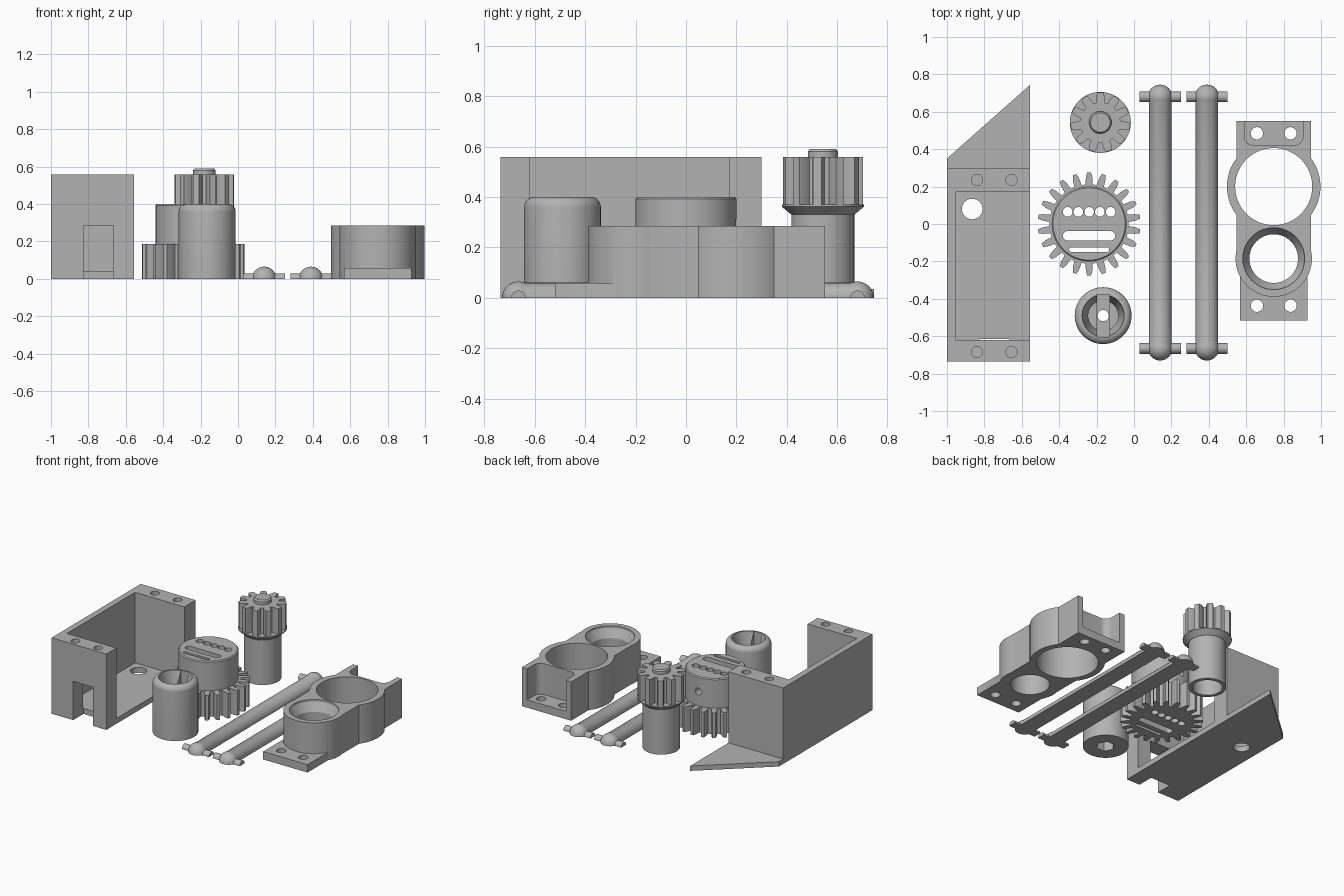
import bpy, bmesh
from math import sin, cos, pi, radians
from mathutils import Matrix

old = bpy.data.objects.get("Cube")
if old:
    bpy.data.objects.remove(old, do_unlink=True)

grey = bpy.data.materials.new("plain_grey")
grey.use_nodes = True
tone = (0.45, 0.45, 0.45, 1)
grey.diffuse_color = tone
grey.node_tree.nodes["Principled BSDF"].inputs["Base Color"].default_value = tone


def make(name, bm):
    bmesh.ops.recalc_face_normals(bm, faces=bm.faces)
    mesh = bpy.data.meshes.new(name)
    bm.to_mesh(mesh)
    bm.free()
    mesh.materials.append(grey)
    ob = bpy.data.objects.new(name, mesh)
    bpy.context.collection.objects.link(ob)
    return ob


def prism(name, pts, z0, z1):
    """Extrude an outline in x, y upwards."""
    bm = bmesh.new()
    face = bm.faces.new([bm.verts.new((x, y, z0)) for x, y in pts])
    top = bmesh.ops.extrude_face_region(bm, geom=[face])["geom"]
    verts = [v for v in top if isinstance(v, bmesh.types.BMVert)]
    bmesh.ops.translate(bm, verts=verts, vec=(0, 0, z1 - z0))
    return make(name, bm)


def box(name, x0, x1, y0, y1, z0, z1):
    return prism(name, [(x0, y0), (x1, y0), (x1, y1), (x0, y1)], z0, z1)


def lathe(name, x, y, profile, n=64):
    """Closed solid of revolution from (radius, z) pairs, capped at both ends."""
    bm = bmesh.new()
    rings = [[bm.verts.new((x + r * cos(2 * pi * i / n), y + r * sin(2 * pi * i / n), z))
              for i in range(n)] for r, z in profile]
    for a, b in zip(rings, rings[1:]):
        for i in range(n):
            j = (i + 1) % n
            bm.faces.new((a[i], a[j], b[j], b[i]))
    bm.faces.new(rings[0][::-1])
    bm.faces.new(rings[-1])
    return make(name, bm)


def drum(name, x, y, r, z0, z1, n=64):
    return lathe(name, x, y, [(r, z0), (r, z1)], n)


def slot(x0, x1, y, r, z0, z1, n=12):
    """Solid with a stadium outline along x."""
    pts = [(x1 + r * sin(pi * i / n), y - r * cos(pi * i / n)) for i in range(n + 1)]
    pts += [(x0 - r * sin(pi * i / n), y + r * cos(pi * i / n)) for i in range(n + 1)]
    return prism("cutter", pts, z0, z1)


def combine(ob, mode, others):
    """Apply one boolean per helper and remove the helper."""
    bpy.context.view_layer.objects.active = ob
    for other in others:
        mod = ob.modifiers.new("bool", "BOOLEAN")
        mod.operation, mod.solver, mod.object = mode, "EXACT", other
        bpy.ops.object.modifier_apply(modifier=mod.name)
        bpy.data.objects.remove(other, do_unlink=True)


def cut(ob, *others):
    combine(ob, "DIFFERENCE", others)


def join(ob, *others):
    combine(ob, "UNION", others)


def toothed(name, x, y, root, tip, teeth, base, crest, z0, z1, turn=0):
    """Spur gear; base and crest are tooth width fractions of the pitch."""
    pts = []
    mid = root + (tip - root) * 0.6
    step = 2 * pi / teeth
    for i in range(teeth):
        a = i * step + turn
        half = [(root, base), (mid, (base * 0.6 + crest * 0.4)), (tip, crest)]
        for r, w in [(r, -w) for r, w in half] + half[::-1]:
            t = a + w * step / 2
            pts.append((x + r * cos(t), y + r * sin(t)))
    return prism(name, pts, z0, z1)


# Open-sided housing with a tapered floor flap
housing = box("housing", -1, -0.555, -0.735, 0.3, 0, 0.558)
join(housing, prism("flap", [(-1, 0.25), (-0.555, 0.25), (-0.555, 0.745), (-1, 0.35)], 0, 0.036))
cut(housing, box("cutter", -0.955, -0.5, -0.62, 0.17, 0.04, 0.7),
    box("cutter", -0.825, -0.665, -0.8, -0.615, -0.1, 0.285),
    drum("cutter", -0.865, 0.08, 0.055, -0.1, 0.1, 32))
for y in (-0.685, 0.235):
    for x in (-0.84, -0.655):
        cut(housing, drum("cutter", x, y, 0.03, 0.4, 0.7, 24))

# Large gear with raised hub
gx = -0.24
gear = toothed("large_gear", gx, 0, 0.212, 0.275, 22, 0.64, 0.26, 0, 0.185, pi / 2)
join(gear, lathe("hub", gx, 0, [(0.2, 0.1), (0.2, 0.393), (0.193, 0.4)]))
for i in range(-2, 3):
    cut(gear, drum("cutter", gx + i * 0.0575, 0.065, 0.026, -0.1, 0.6, 24))
cut(gear, slot(gx - 0.115, gx + 0.115, -0.063, 0.025, -0.1, 0.6),
    slot(gx - 0.095, gx + 0.095, -0.137, 0.012, -0.1, 0.6))
screw = drum("cutter", 0, 0, 0.025, 0, 0.12, 24)
screw.data.transform(Matrix.Translation((gx, 0.12, 0.29)) @ Matrix.Rotation(radians(-90), 4, "X"))
cut(gear, screw)

# Pinion on a hollow sleeve
px, py = -0.18, 0.543
pinion = lathe("pinion", px, py, [(0.125, 0), (0.125, 0.33), (0.163, 0.362), (0.163, 0.37)])
join(pinion, toothed("teeth", px, py, 0.108, 0.16, 11, 0.72, 0.36, 0.365, 0.558, pi / 2),
     lathe("nub", px, py, [(0.06, 0.5), (0.06, 0.58), (0.052, 0.59)], 32))
cut(pinion, drum("cutter", px, py, 0.1, -0.1, 0.25))

# Drive cup with rounded rim, cross slot and stepped bore
cx, cy = -0.165, -0.49
rim = [(0.112 + 0.04 * cos(a * pi / 16), 0.36 + 0.04 * sin(a * pi / 16)) for a in range(9)]
cup = lathe("drive_cup", cx, cy, [(0.152, 0)] + rim)
cut(cup, lathe("cutter", cx, cy, [(0.08, 0.17), (0.08, 0.32), (0.112, 0.39), (0.112, 0.5)]),
    box("cutter", cx - 0.033, cx + 0.033, cy - 0.113, cy + 0.113, 0.13, 0.5),
    drum("cutter", cx, cy, 0.03, -0.1, 0.3, 24),
    drum("cutter", cx, cy, 0.062, -0.1, 0.08, 6))

# Two half-round drive shafts with ball ends and cross pins
for name, x in (("drive_shaft_inner", 0.14), ("drive_shaft_outer", 0.39)):
    ends = (-0.665, 0.68)
    shaft = drum(name, 0, 0, 0.06, ends[0], ends[1], 48)
    shaft.data.transform(Matrix.Translation((x, 0, 0)) @ Matrix.Rotation(radians(-90), 4, "X"))
    for y in ends:
        bm = bmesh.new()
        bmesh.ops.create_uvsphere(bm, u_segments=32, v_segments=16, radius=0.065)
        bmesh.ops.translate(bm, verts=bm.verts, vec=(x, y, 0))
        pin = drum("pin", 0, 0, 0.029, -0.11, 0.11, 24)
        pin.data.transform(Matrix.Translation((x, y, 0)) @ Matrix.Rotation(radians(90), 4, "Y"))
        join(shaft, make("ball", bm), pin)
    cut(shaft, box("cutter", x - 0.5, x + 0.5, -1, 1, -0.5, 0))

# Motor bracket with two rings and screw tabs
bx = 0.747
bracket = box("motor_bracket", bx - 0.2, bx + 0.2, -0.185, 0.552, 0, 0.285)
join(bracket, drum("ring", bx, 0.2, 0.25, 0, 0.285, 96),
     drum("ring", bx, -0.185, 0.204, 0, 0.285, 96),
     box("tab", bx - 0.18, bx + 0.18, -0.517, -0.25, 0, 0.058))
cut(bracket, drum("cutter", bx, 0.2, 0.206, -0.1, 0.5, 96),
    lathe("cutter", bx, -0.185, [(0.13, -0.1), (0.13, 0.21), (0.165, 0.27), (0.165, 0.4)]),
    slot(bx - 0.107, bx + 0.107, 0.47, 0.05, 0.058, 0.5),
    box("cutter", bx - 0.157, bx + 0.157, 0.47, 0.7, 0.058, 0.5))
for y in (-0.437, 0.485):
    for side in (-1, 1):
        cut(bracket, drum("cutter", bx + side * 0.09, y, 0.033, -0.1, 0.2, 24))

# Smooth curved walls, keep edges crisp
for ob in (o for o in bpy.context.scene.objects if o.type == "MESH"):
    bpy.ops.object.select_all(action="DESELECT")
    ob.select_set(True)
    bpy.context.view_layer.objects.active = ob
    bpy.ops.object.shade_smooth_by_angle(angle=radians(30))
